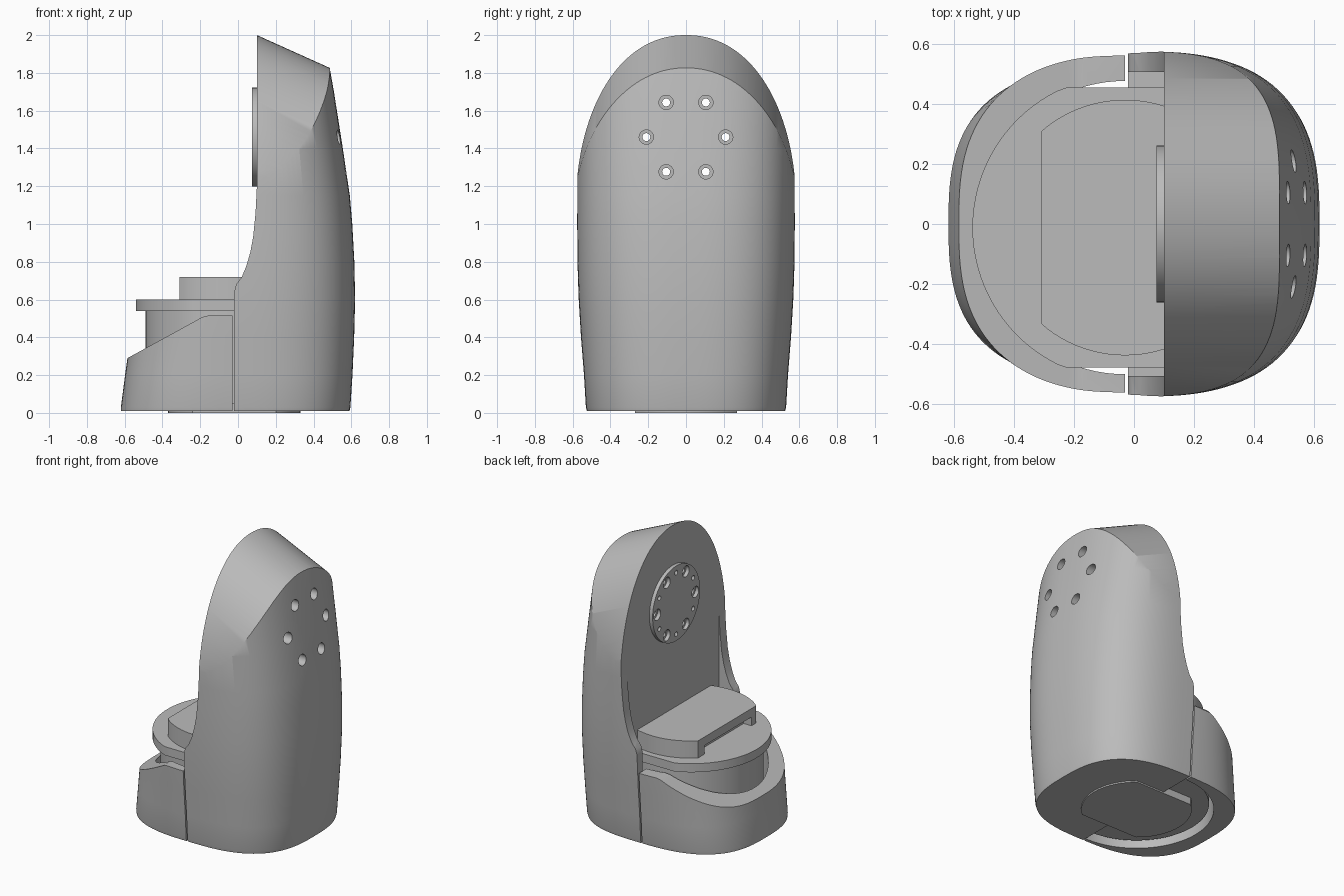
import bpy, bmesh, math

if "Cube" in bpy.data.objects:
    bpy.data.objects.remove(bpy.data.objects["Cube"], do_unlink=True)

grey = bpy.data.materials.new("plain_grey")
grey.use_nodes = True
grey.diffuse_color = (0.5, 0.5, 0.5, 1)
grey.node_tree.nodes["Principled BSDF"].inputs["Base Color"].default_value = (0.5, 0.5, 0.5, 1)


def skin(name, rings):
    """Closed solid through a stack of equal-length rings."""
    bm = bmesh.new()
    loops = [[bm.verts.new(p) for p in ring] for ring in rings]
    n = len(loops[0])
    for a, b in zip(loops, loops[1:]):
        for i in range(n):
            j = (i + 1) % n
            bm.faces.new((a[i], a[j], b[j], b[i]))
    bm.faces.new(loops[0][::-1])
    bm.faces.new(loops[-1])
    bmesh.ops.recalc_face_normals(bm, faces=bm.faces)
    mesh = bpy.data.meshes.new(name)
    bm.to_mesh(mesh)
    bm.free()
    mesh.materials.append(grey)
    obj = bpy.data.objects.new(name, mesh)
    bpy.context.collection.objects.link(obj)
    return obj


def prism(name, points, axis, lo, hi):
    """Extrude a 2D outline along an axis."""
    place = {"x": lambda u, v, w: (w, u, v),
             "y": lambda u, v, w: (u, w, v),
             "z": lambda u, v, w: (u, v, w)}[axis]
    return skin(name, [[place(u, v, w) for u, v in points] for w in (lo, hi)])


def circle(cx, cy, r, n=64):
    return [(cx + r * math.cos(math.tau * i / n), cy + r * math.sin(math.tau * i / n))
            for i in range(n)]


def rect(u0, u1, v0, v1):
    return [(u0, v0), (u1, v0), (u1, v1), (u0, v1)]


def cut(obj, tool, op="DIFFERENCE"):
    mod = obj.modifiers.new("cut", "BOOLEAN")
    mod.object, mod.operation, mod.solver = tool, op, "EXACT"
    bpy.context.view_layer.objects.active = obj
    bpy.ops.object.modifier_apply(modifier=mod.name)
    bpy.data.objects.remove(tool, do_unlink=True)


def smooth(obj, degrees=32):
    bpy.ops.object.select_all(action="DESELECT")
    obj.select_set(True)
    bpy.context.view_layer.objects.active = obj
    bpy.ops.object.shade_smooth_by_angle(angle=math.radians(degrees))


# Outer envelope: height, reach to +x, reach to -x, half width
LEVELS = [(0.01, .59, .62, .525), (.03, .595, .62, .53), (.2, .606, .598, .54),
          (.4, .615, .57, .556), (.6, .62, .56, .568), (.8, .616, .56, .575),
          (1.0, .605, .56, .577), (1.15, .592, .56, .577), (1.4, .555, .56, .577),
          (1.7, .508, .56, .577), (1.83, .485, .56, .577), (2.1, .43, .56, .577)]


def envelope(name):
    rings, n, power = [], 128, 2 / 2.8
    for z, right, left, half in LEVELS:
        ring = []
        for i in range(n):
            c, s = math.cos(math.tau * i / n), math.sin(math.tau * i / n)
            ring.append(((right if c > 0 else left) * math.copysign(abs(c) ** power, c),
                         half * math.copysign(abs(s) ** power, s), z))
        rings.append(ring)
    return skin(name, rings)


# Main body: envelope trimmed by a sloping arch
body = envelope("main_body")
arch = [(-.6, -1), (.6, -1)]
arch += [(.585 * math.copysign(abs(math.cos(t)) ** .93, math.cos(t)), 1.1 + .945 * math.sin(t) ** .93)
         for t in [math.pi * i / 72 for i in range(73)]]
slope = .45
arch_tool = skin("arch_tool", [[(x, y, z - slope * (x - .1) - .045 if z > 0 else z) for y, z in arch]
                               for x in (-.4, 1)])
cut(body, arch_tool, "INTERSECT")

# Open front of the body with curved wing edges, and the flat inner wall
edge = [(-1, -1), (-.02, -1), (-.02, .64), (-.01, .68), (.02, .72), (.045, .78),
        (.065, .85), (.08, .93), (.093, 1.06), (.1, 1.2), (.1, 3), (-1, 3)]
cut(body, prism("edge_tool", edge, "y", -1, 1))
cut(body, prism("cavity_tool", rect(-.508, .508, .05, 3), "x", -.5, .1))

# Round mounting plate on the inner wall
MID = 1.46
plate = prism("mounting_plate", circle(0, MID, .262), "x", .075, .102)

# Screw holes through body and plate
for k in range(6):
    a = math.tau * k / 6
    y, z = .21 * math.cos(a), MID + .212 * math.sin(a)
    cut(body, prism("hole_tool", circle(y, z, .021, 24), "x", -.2, 1))
    cut(body, prism("bore_tool", circle(y, z, .038, 24), "x", .4, 1))
    cut(plate, prism("plate_hole_tool", circle(y, z, .038, 24), "x", 0, .2))
    b = a + math.pi / 6
    cut(plate, prism("pin_hole_tool", circle(.215 * math.cos(b), MID + .215 * math.sin(b), .016, 16),
                     "x", 0, .2))

# Low cover around the turntable
cover = envelope("base_cover")
outline = [(-1, -1), (-.03, -1), (-.03, .515), (-.16, .515), (-.19, .507), (-.22, .49),
           (-.585, .29), (-1, .065)]
cut(cover, prism("cover_tool", outline, "y", -1, 1), "INTERSECT")
CX, CY = -.03, -.012
cut(cover, prism("well_tool", circle(CX, CY, .49, 96), "z", -1, 1))

# Turntable: drum, flange with two flats, raised block
drum = prism("turntable_drum", circle(CX, CY, .46, 96), "z", .05, .56)
flange = prism("turntable_flange",
               [(x, max(-.48, min(.456, y))) for x, y in circle(CX, CY, .51, 96)], "z", .54, .6)
block = prism("turntable_block",
              [(max(-.31, x), y) for x, y in circle(CX, CY, .427, 96)], "z", .6, .72)
cut(block, prism("slot_tool", rect(-.28, .24, .5, .66), "x", -.5, -.25))

# Foot under the base
foot = prism("base_foot", [(x, max(-.27, min(.27, y))) for x, y in circle(-.02, 0, .35)],
             "z", 0, .06)

for part in (body, plate, cover, drum, flange, block, foot):
    smooth(part)
